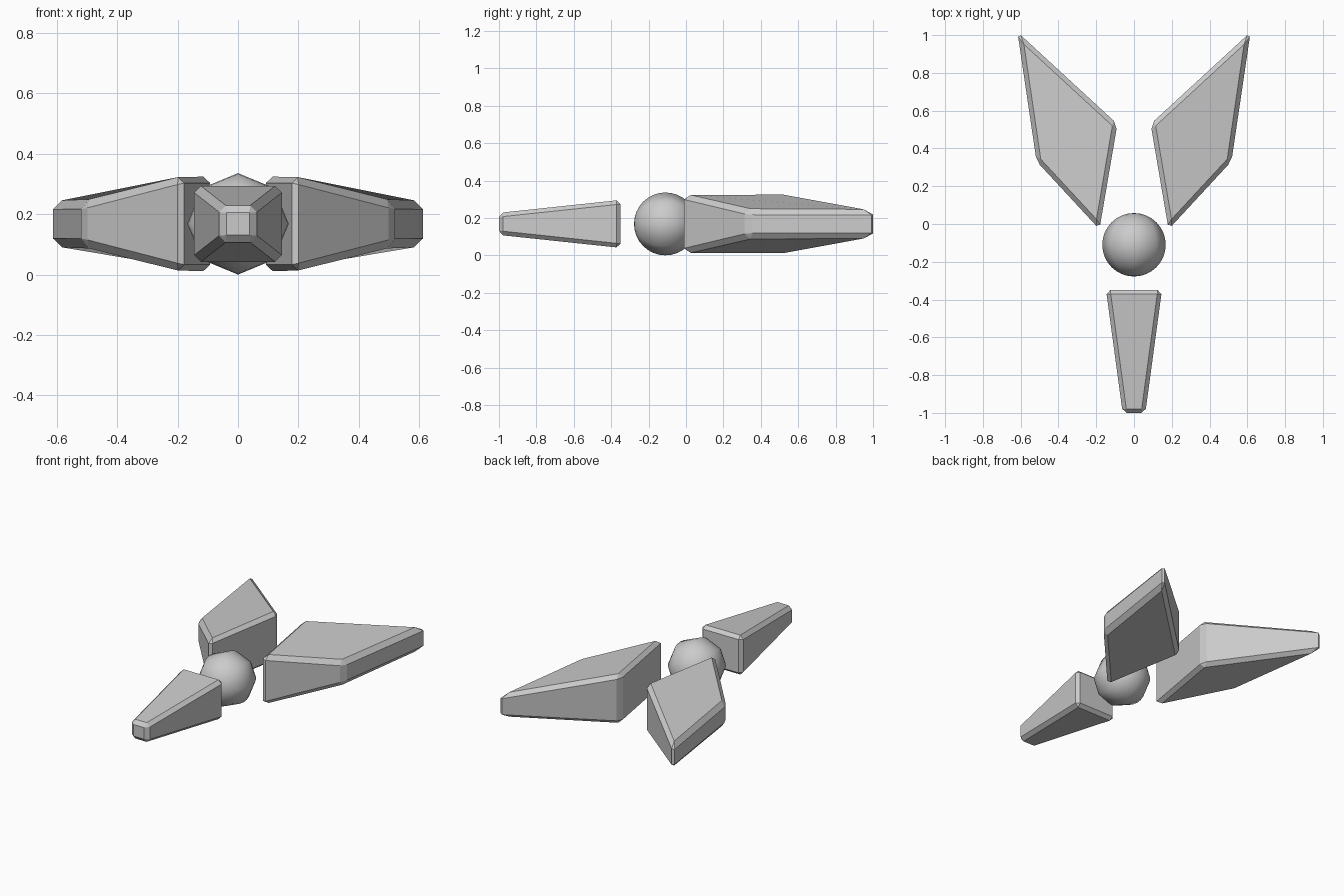
import bpy, bmesh, math
from mathutils import Matrix

if "Cube" in bpy.data.objects:
    bpy.data.objects.remove(bpy.data.objects["Cube"], do_unlink=True)

MID = 0.168  # height of the symmetry plane

grey = bpy.data.materials.new("light grey")
grey.use_nodes = True
grey.diffuse_color = (0.6, 0.6, 0.6, 1)
grey.node_tree.nodes["Principled BSDF"].inputs["Base Color"].default_value = (0.6, 0.6, 0.6, 1)


def add_object(name, bm):
    bmesh.ops.recalc_face_normals(bm, faces=bm.faces)
    mesh = bpy.data.meshes.new(name)
    bm.to_mesh(mesh)
    bm.free()
    mesh.materials.append(grey)
    ob = bpy.data.objects.new(name, mesh)
    bpy.context.collection.objects.link(ob)
    return ob


def tapered_slab(name, corners, bevel, side=1):
    """Four-sided slab from (x, y, half height) corners, with chamfered edges."""
    bm = bmesh.new()
    top = [bm.verts.new((side * x, y, MID + h)) for x, y, h in corners]
    low = [bm.verts.new((side * x, y, MID - h)) for x, y, h in corners]
    bm.faces.new(top)
    bm.faces.new(low[::-1])
    for i in range(4):
        j = (i + 1) % 4
        bm.faces.new((top[j], top[i], low[i], low[j]))
    ob = add_object(name, bm)
    mod = ob.modifiers.new("chamfer", "BEVEL")
    mod.width = bevel
    mod.segments = 1
    mod.limit_method = "NONE"
    return ob


# Swept rear blades, mirrored
blade = [(0.183, -0.028, 0.16), (0.516, 0.332, 0.074),
         (0.617, 1.016, 0.073), (0.088, 0.529, 0.16)]
tapered_slab("left_blade", blade, 0.025)
tapered_slab("right_blade", blade, 0.025, side=-1)

# Tapered front blade
tapered_slab("front_blade", [(-0.06, -1, 0.059), (0.06, -1, 0.059),
                             (0.148, -0.35, 0.128), (-0.148, -0.35, 0.128)], 0.022)

# Eight-sided core ball, its axis running front to back
bm = bmesh.new()
bmesh.ops.create_uvsphere(bm, u_segments=8, v_segments=16, radius=MID)
place = Matrix.Translation((0, -0.11, MID)) @ Matrix.Rotation(math.pi / 2, 4, "X")
bmesh.ops.transform(bm, matrix=place, verts=bm.verts)
for f in bm.faces:
    f.smooth = True
add_object("core_ball", bm)
